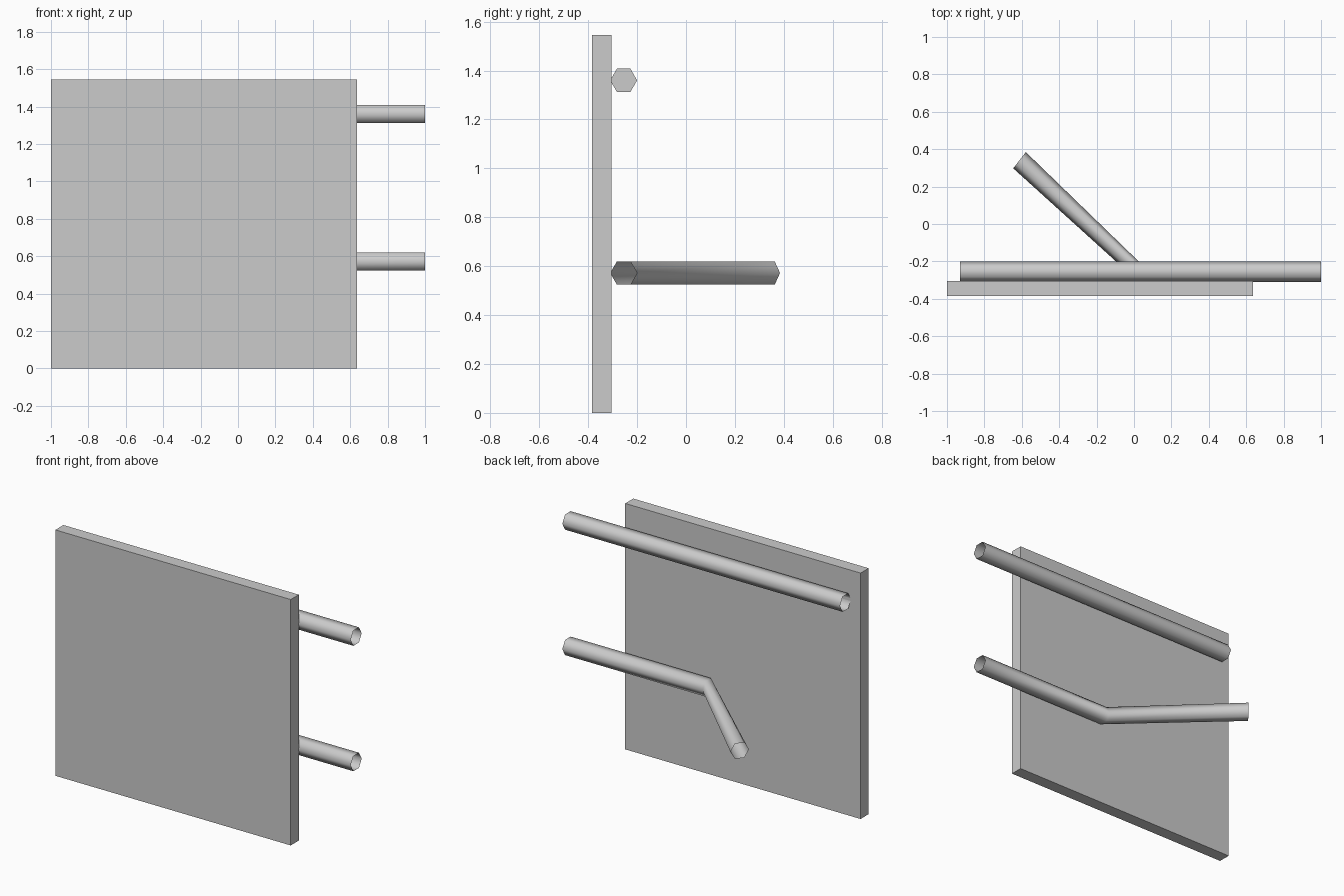
import bpy
import bmesh
from math import cos, sin, pi
from mathutils import Vector

cube = bpy.data.objects.get("Cube")
if cube:
    bpy.data.objects.remove(cube, do_unlink=True)

grey = bpy.data.materials.new("light_grey")
grey.use_nodes = True
colour = (0.6, 0.6, 0.6, 1)
grey.diffuse_color = colour
grey.node_tree.nodes["Principled BSDF"].inputs["Base Color"].default_value = colour

SIDES = 6
RADIUS = 0.055


def add_object(name, bm):
    mesh = bpy.data.meshes.new(name)
    bm.to_mesh(mesh)
    bm.free()
    mesh.materials.append(grey)
    obj = bpy.data.objects.new(name, mesh)
    bpy.context.collection.objects.link(obj)
    return obj


def add_tube(name, stations, capped=()):
    """Open hexagonal tube through (centre, sideways direction) stations."""
    bm = bmesh.new()
    rings = []
    for centre, side in stations:
        side = Vector(side).normalized()
        ring = []
        for i in range(SIDES):
            a = 2 * pi * i / SIDES
            offset = side * cos(a) + Vector((0, 0, sin(a)))
            ring.append(bm.verts.new(Vector(centre) + offset * RADIUS))
        rings.append(ring)
    for r0, r1 in zip(rings, rings[1:]):
        for i in range(SIDES):
            j = (i + 1) % SIDES
            face = bm.faces.new((r0[i], r1[i], r1[j], r0[j]))
            face.smooth = True
    # Outward walls; the ends stay open
    bm.normal_update()
    first = bm.faces[:][0]
    if (first.calc_center_median() - Vector(stations[0][0])).dot(first.normal) < 0:
        bmesh.ops.reverse_faces(bm, faces=bm.faces[:])
    # Inner partitions, unconnected so that the walls shade smoothly
    for k in capped:
        bm.faces.new([bm.verts.new(v.co) for v in rings[k]])
    return add_object(name, bm)


# Flat upright panel
bm = bmesh.new()
bmesh.ops.create_cube(bm, size=1)
bmesh.ops.scale(bm, vec=(1.636, 0.08, 1.545), verts=bm.verts)
bmesh.ops.translate(bm, vec=(-0.182, -0.345, 0.7725), verts=bm.verts)
add_object("panel", bm)

# Straight upper tube with a partition at its joint
across = (0, 1, 0)
add_tube("upper_tube", [
    ((1, -0.255, 1.36), across),
    ((-0.345, -0.255, 1.36), across),
    ((-0.93, -0.255, 1.36), across),
], capped=(1,))

# Lower tube, bent away from the panel
add_tube("lower_tube", [
    ((1, -0.255, 0.572), across),
    ((0.025, -0.255, 0.572), across),
    ((-0.612, 0.341, 0.572), (0.61, 0.79, 0)),
])
